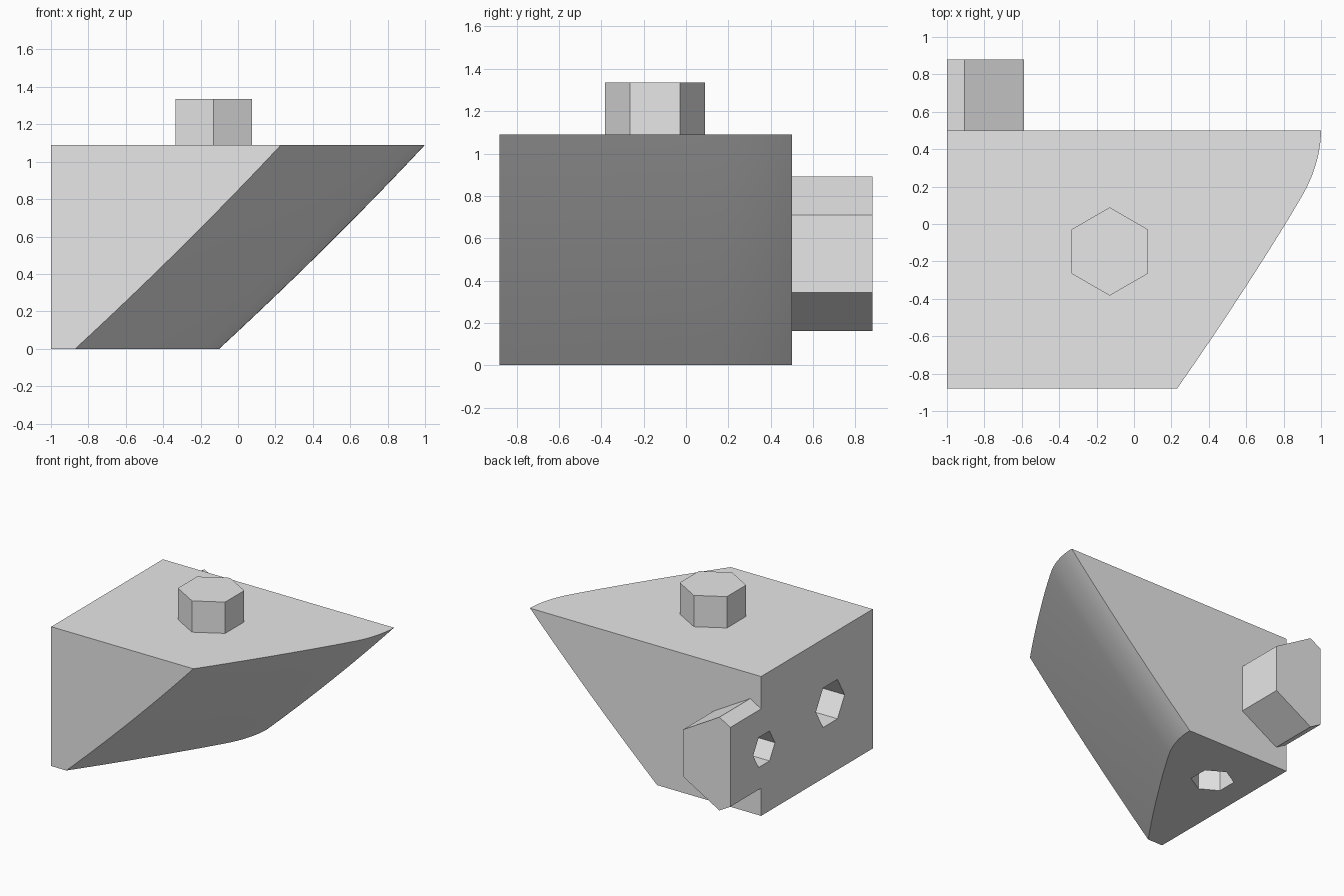
import bpy, bmesh, math
from mathutils import Vector, Matrix
from mathutils.geometry import interpolate_bezier

if "Cube" in bpy.data.objects:
    bpy.data.objects.remove(bpy.data.objects["Cube"])

grey = bpy.data.materials.new("light_grey")
grey.use_nodes = True
colour = (0.8, 0.8, 0.8, 1)
grey.diffuse_color = colour
grey.node_tree.nodes["Principled BSDF"].inputs["Base Color"].default_value = colour

LEFT, FRONT, BACK, TOP = -1.0, -0.88, 0.5, 1.09


def make_object(name, bm):
    bmesh.ops.recalc_face_normals(bm, faces=bm.faces[:])
    mesh = bpy.data.meshes.new(name)
    bm.to_mesh(mesh)
    bm.free()
    mesh.materials.append(grey)
    obj = bpy.data.objects.new(name, mesh)
    bpy.context.collection.objects.link(obj)
    return obj


def hex_prism(name, start, axis, corner, radius, length, clip=None):
    """Hexagonal prism from start along axis, with one corner towards corner."""
    bm = bmesh.new()
    axis, corner = Vector(axis), Vector(corner)
    ring = []
    for i in range(6):
        arm = Matrix.Rotation(i * math.pi / 3, 3, axis) @ corner
        ring.append(bm.verts.new(Vector(start) + arm * radius))
    base = bm.faces.new(ring)
    out = bmesh.ops.extrude_face_region(bm, geom=[base], use_keep_orig=True)
    moved = [v for v in out["geom"] if isinstance(v, bmesh.types.BMVert)]
    bmesh.ops.translate(bm, verts=moved, vec=axis * length)
    if clip is not None:
        geom = bm.verts[:] + bm.edges[:] + bm.faces[:]
        bmesh.ops.bisect_plane(bm, geom=geom, plane_co=(clip, 0, 0),
                               plane_no=(1, 0, 0), clear_inner=True)
        bmesh.ops.holes_fill(bm, edges=[e for e in bm.edges if e.is_boundary])
    return make_object(name, bm)


def cut(target, cutter):
    mod = target.modifiers.new("hole", "BOOLEAN")
    mod.operation = "DIFFERENCE"
    mod.solver = "EXACT"
    mod.object = cutter
    bpy.context.view_layer.objects.active = target
    bpy.ops.object.modifier_apply(modifier=mod.name)


# Slanted body: a curved outline swept from the base up to the top
flank = interpolate_bezier(Vector((0.23, FRONT)), Vector((0.47, -0.54)),
                           Vector((0.78, -0.06)), Vector((0.91, 0.17)), 12)
nose = interpolate_bezier(Vector((0.91, 0.17)), Vector((0.965, 0.27)),
                          Vector((1, 0.39)), Vector((1, BACK)), 12)
outline = flank + nose[1:]
LAYERS = 12
bm = bmesh.new()
rows = []
for k in range(LAYERS + 1):
    t = k / LAYERS
    shift = -1.1 * (1 - t) + 0.08 * t * (1 - t)
    rows.append([bm.verts.new((p.x + shift, p.y, TOP * t)) for p in outline])
for low, high in zip(rows, rows[1:]):
    for i in range(len(outline) - 1):
        bm.faces.new((low[i], low[i + 1], high[i + 1], high[i]))
fl, bl, ft, bt = [bm.verts.new((LEFT, y, z)) for z in (0, TOP) for y in (FRONT, BACK)]
bm.faces.new(rows[0] + [bl, fl])
bm.faces.new(rows[-1] + [bt, ft])
bm.faces.new([r[0] for r in rows] + [ft, fl])
bm.faces.new([r[-1] for r in rows] + [bt, bl])
bm.faces.new((fl, bl, bt, ft))
body = make_object("body", bm)

# Pegs on the top and the back; the back one is trimmed flush with the side
top_peg = hex_prism("top_peg", (-0.13, -0.147, TOP), (0, 0, 1), (0, 1, 0), 0.236, 0.245)
back_peg = hex_prism("back_peg", (-0.905, BACK, 0.527), (0, 1, 0), (0, 0, 1),
                     0.365, 0.38, clip=LEFT)

# Hexagonal sockets in the side and the base
DEPTH, OVER = 0.32, 0.1
side_start = LEFT - OVER
sockets = [
    (hex_prism("side_socket", (side_start, -0.355, 0.553), (1, 0, 0), (0, 1, 0),
               0.178, DEPTH + OVER), [body]),
    (hex_prism("seam_socket", (side_start, 0.463, 0.507), (1, 0, 0), (0, 1, 0),
               0.135, DEPTH + OVER), [body, back_peg]),
    (hex_prism("base_socket", (-0.68, 0.06, -OVER), (0, 0, 1), (0, 1, 0),
               0.155, DEPTH + OVER), [body]),
]
for cutter, targets in sockets:
    for target in targets:
        cut(target, cutter)
    bpy.data.objects.remove(cutter)

# Smooth the curved flank, keep all real edges crisp
bpy.ops.object.select_all(action="DESELECT")
for obj in (body, top_peg, back_peg):
    obj.select_set(True)
bpy.context.view_layer.objects.active = body
bpy.ops.object.shade_smooth_by_angle(angle=math.radians(30))
